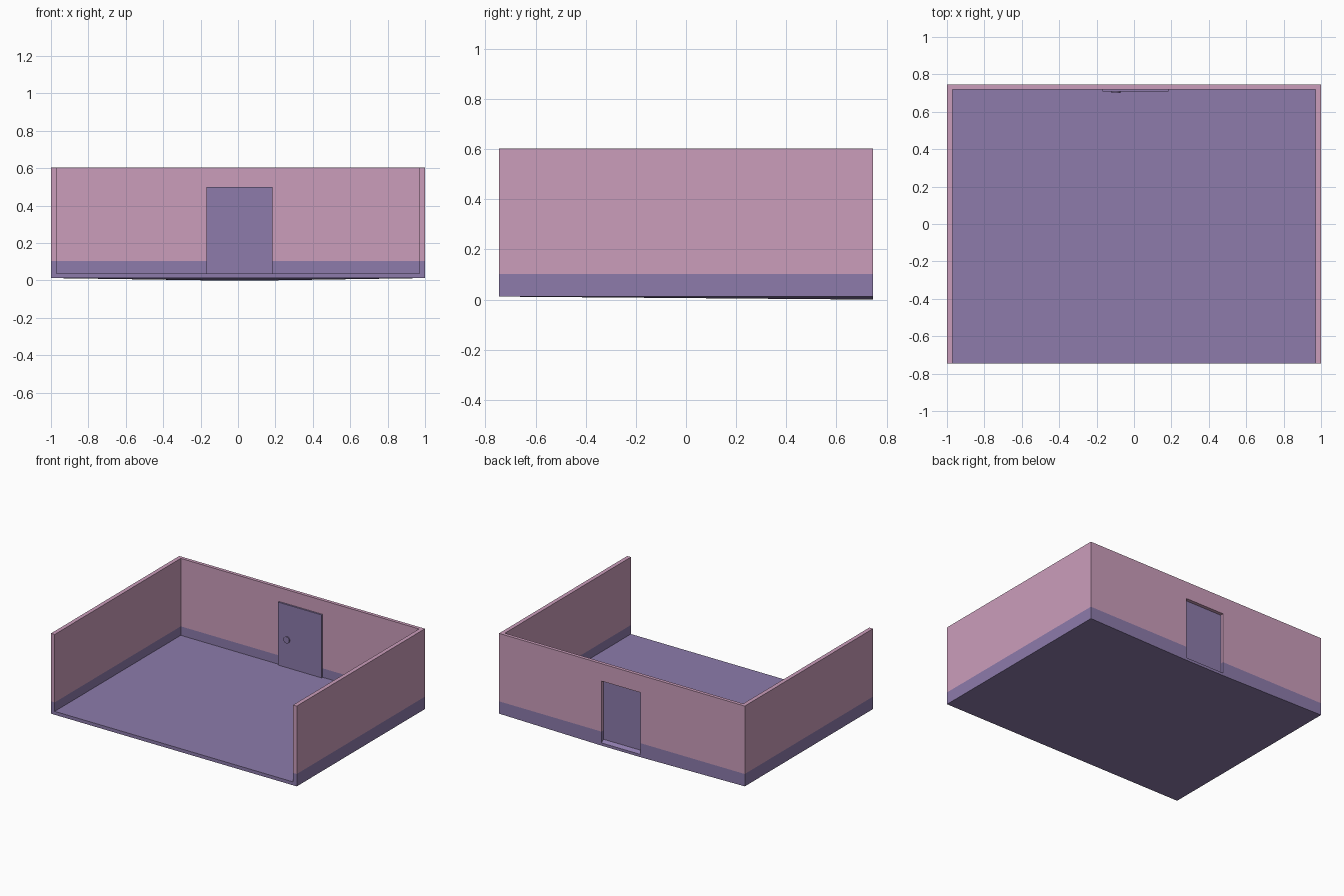
import bpy, bmesh, math
from mathutils import Matrix

if "Cube" in bpy.data.objects:
    bpy.data.objects.remove(bpy.data.objects["Cube"])


def material(name, rgb):
    m = bpy.data.materials.new(name)
    m.diffuse_color = (*rgb, 1)
    m.use_nodes = True
    m.node_tree.nodes["Principled BSDF"].inputs["Base Color"].default_value = m.diffuse_color
    return m


PINK = material("dusty pink", (0.597, 0.337, 0.497))
PURPLE = material("muted purple", (0.266, 0.198, 0.407))


def finish(bm, name, mats):
    bmesh.ops.recalc_face_normals(bm, faces=bm.faces)
    me = bpy.data.meshes.new(name)
    bm.to_mesh(me)
    bm.free()
    for m in mats:
        me.materials.append(m)
    ob = bpy.data.objects.new(name, me)
    bpy.context.collection.objects.link(ob)
    return ob


# Room shell: floor and three walls as one solid, laid out on a coarse grid
XS = [-1, -0.97, -0.15, 0.167, 0.97, 1]
YS = [-0.745, 0.72, 0.745]
ZS = [0.012, 0.037, 0.103, 0.475, 0.603]
SIZE = (len(XS) - 1, len(YS) - 1, len(ZS) - 1)


def solid(c):
    i, j, k = c
    if any(n < 0 or n >= s for n, s in zip(c, SIZE)):
        return False
    if k == 0 or i in (0, 4):          # floor, side walls
        return True
    return j == 1 and (i != 2 or k == 3)   # back wall with door opening


bm = bmesh.new()
verts = {}


def vert(key):
    if key not in verts:
        verts[key] = bm.verts.new((XS[key[0]], YS[key[1]], ZS[key[2]]))
    return verts[key]


for i in range(SIZE[0]):
    for j in range(SIZE[1]):
        for k in range(SIZE[2]):
            cell = (i, j, k)
            if not solid(cell):
                continue
            for axis in range(3):
                for side in (0, 1):
                    nb = list(cell)
                    nb[axis] += 2 * side - 1
                    if solid(nb):
                        continue
                    u, w = [a for a in range(3) if a != axis]
                    ring = []
                    for du, dw in ((0, 0), (1, 0), (1, 1), (0, 1)):
                        p = list(cell)
                        p[axis] += side
                        p[u] += du
                        p[w] += dw
                        ring.append(vert(tuple(p)))
                    f = bm.faces.new(ring)
                    # purple skirting below the colour line
                    f.material_index = 0 if k >= 2 else 1

# Underside dips towards the doorway, threshold slopes outwards
for (i, j, k), v in verts.items():
    if i in (2, 3):
        if k == 0:
            v.co.z = 0.012 * (0.745 - v.co.y) / 1.49
        elif k == 1 and j == 2:
            v.co.z = 0.02
finish(bm, "room_shell", (PINK, PURPLE))

# Door leaf against the inside of the back wall
bm = bmesh.new()
bmesh.ops.create_cube(bm, size=1, matrix=Matrix.Translation((0.008, 0.714, 0.2685))
                      @ Matrix.Diagonal((0.355, 0.012, 0.463, 1)))
finish(bm, "door", (PURPLE,))

# Round door knob
bm = bmesh.new()
bmesh.ops.create_cone(bm, cap_ends=True, segments=24, radius1=0.024, radius2=0.024, depth=0.009,
                      matrix=Matrix.Translation((-0.097, 0.7045, 0.243))
                      @ Matrix.Rotation(math.pi / 2, 4, 'X'))
finish(bm, "door_knob", (PURPLE,))
